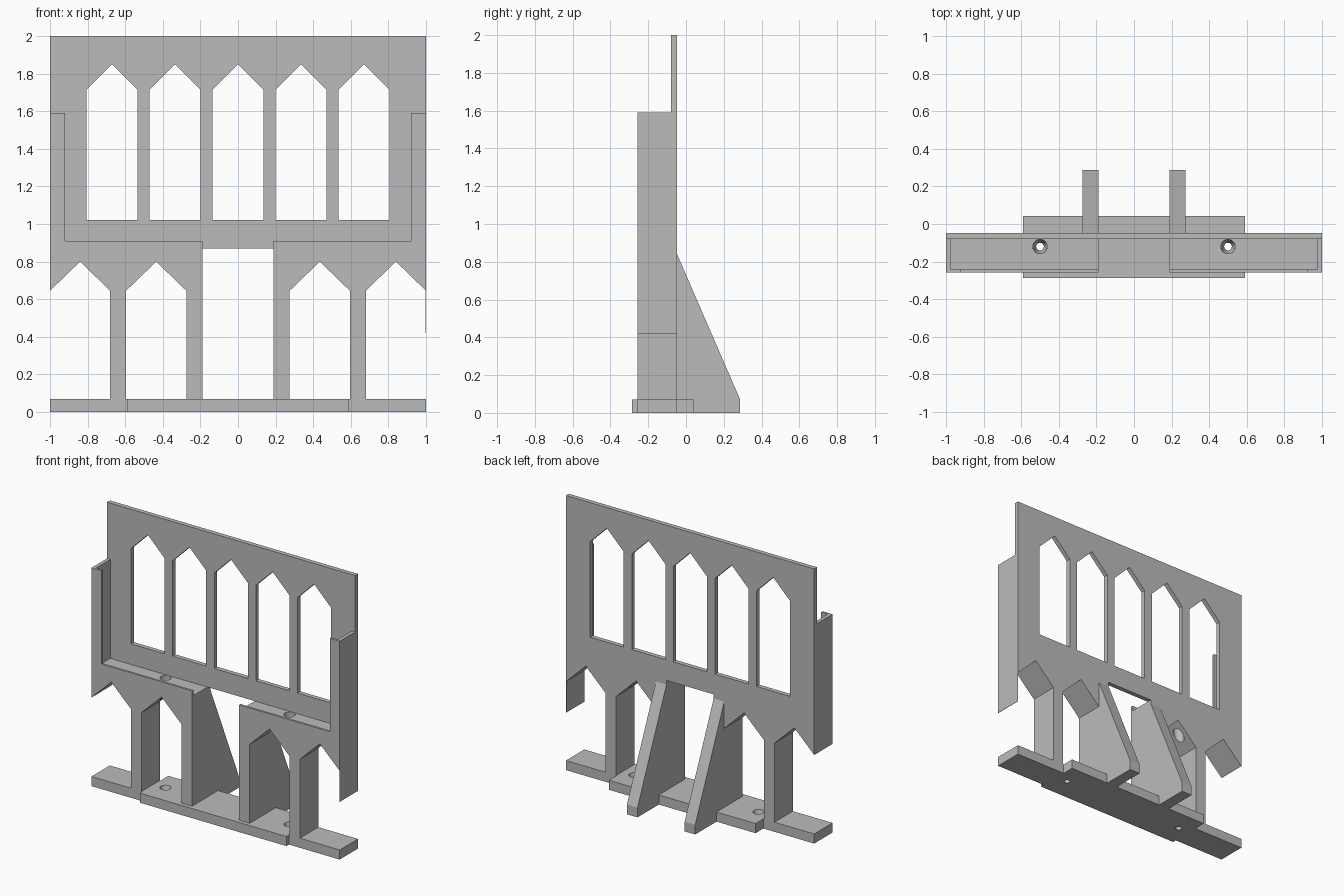
import bpy, bmesh
from mathutils import Vector

cube = bpy.data.objects.get("Cube")
if cube:
    bpy.data.objects.remove(cube)

grey = bpy.data.materials.new("plain_grey")
grey.use_nodes = True
grey.diffuse_color = (0.5, 0.5, 0.5, 1)
grey.node_tree.nodes["Principled BSDF"].inputs["Base Color"].default_value = (0.5, 0.5, 0.5, 1)

BACK, FRONT, PLATE, LIP = -0.047, -0.258, -0.08, -0.242
SLAB, SHELF, SPRING, APEX = 0.07, 0.87, 0.645, 0.80

# Placement of a profile point (u, v) at depth w for each extrusion axis
PLACE = {
    "x": lambda u, v, w: Vector((w, u, v)),
    "y": lambda u, v, w: Vector((u, w, v)),
    "z": lambda u, v, w: Vector((u, v, w)),
}


def prism(name, loops, axis, start, end):
    """Extrude an outline, with optional hole outlines, along one axis."""
    bm = bmesh.new()
    place = PLACE[axis]
    for loop in loops:
        verts = [bm.verts.new(place(u, v, start)) for u, v in loop]
        for a, b in zip(verts, verts[1:] + verts[:1]):
            bm.edges.new((a, b))
    bmesh.ops.triangle_fill(bm, use_beauty=True, use_dissolve=False, edges=bm.edges[:])
    result = bmesh.ops.extrude_face_region(bm, geom=bm.faces[:], use_keep_orig=True)
    moved = [g for g in result["geom"] if isinstance(g, bmesh.types.BMVert)]
    bmesh.ops.translate(bm, verts=moved, vec=place(0, 0, end - start))
    bmesh.ops.recalc_face_normals(bm, faces=bm.faces[:])
    mesh = bpy.data.meshes.new(name)
    bm.to_mesh(mesh)
    bm.free()
    mesh.materials.append(grey)
    obj = bpy.data.objects.new(name, mesh)
    bpy.context.collection.objects.link(obj)
    return obj


def rect(u0, u1, v0, v1):
    return [(u0, v0), (u1, v0), (u1, v1), (u0, v1)]


def drill(target, x, y, z0, z1, r0, r1):
    """Cut a round, optionally tapered, hole."""
    bpy.ops.mesh.primitive_cone_add(vertices=32, radius1=r0, radius2=r1,
                                    depth=z1 - z0, location=(x, y, (z0 + z1) / 2))
    cutter = bpy.context.object
    cutter.name = "hole_cutter"
    cutter.data.materials.append(grey)
    cutter.hide_render = True
    mod = target.modifiers.new("hole", "BOOLEAN")
    mod.operation = "DIFFERENCE"
    mod.solver = "EXACT"
    mod.object = cutter
    bpy.context.view_layer.objects.active = target
    bpy.ops.object.modifier_apply(modifier=mod.name)
    bpy.data.objects.remove(cutter)


# Upper wall with five pointed windows
windows = []
for i in range(-2, 3):
    c, h = i * 0.335, 0.135
    windows.append([(c - h, 1.02), (c + h, 1.02), (c + h, 1.715), (c, 1.85), (c - h, 1.715)])
prism("back_wall", [rect(-1, 1, SHELF, 2)] + windows, "y", PLATE, BACK)

# Base slab with a wider middle and tapered screw holes
outline = [(-1, FRONT), (-0.59, FRONT), (-0.59, -0.287), (0.59, -0.287), (0.59, FRONT), (1, FRONT),
           (1, BACK), (0.59, BACK), (0.59, 0.042), (-0.59, 0.042), (-0.59, BACK), (-1, BACK)]
base = prism("base_slab", [outline], "z", 0, SLAB)
for x in (-0.5, 0.5):
    drill(base, x, -0.12, -0.001, SLAB + 0.001, 0.02, 0.038)

for s, side in ((1, "left"), (-1, "right")):
    # Shelf on two columns with pointed arches
    arcade = [(0.19, SLAB), (0.19, SHELF), (1, SHELF), (1, SPRING), (0.84, APEX), (0.68, SPRING),
              (0.68, SLAB), (0.595, SLAB), (0.595, SPRING), (0.435, APEX), (0.275, SPRING), (0.275, SLAB)]
    shelf = prism(side + "_arcade", [[(s * u, v) for u, v in arcade]], "y", FRONT, BACK)
    drill(shelf, s * 0.5, -0.12, 0.6, 1.0, 0.038, 0.038)

    # Front lip turning up into the corner flange
    rim = [(0.19, SHELF), (1, SHELF), (1, 1.59), (0.92, 1.59), (0.92, 0.91), (0.19, 0.91)]
    prism(side + "_front_lip", [[(s * u, v) for u, v in rim]], "y", FRONT, LIP)

    # End wall of the tray
    prism(side + "_end_wall", [rect(LIP, PLATE, SHELF, 1.59)], "x", s * 0.973, s)

    # Rear sloping brace
    brace = [(BACK, 0), (0.287, 0), (0.287, SLAB), (BACK, 0.84)]
    prism(side + "_brace", [brace], "x", s * 0.19, s * 0.275)

# Thin skirt hanging below one end wall
prism("left_skirt", [rect(FRONT, BACK, 0.42, SPRING + 0.002)], "x", 0.997, 1)
